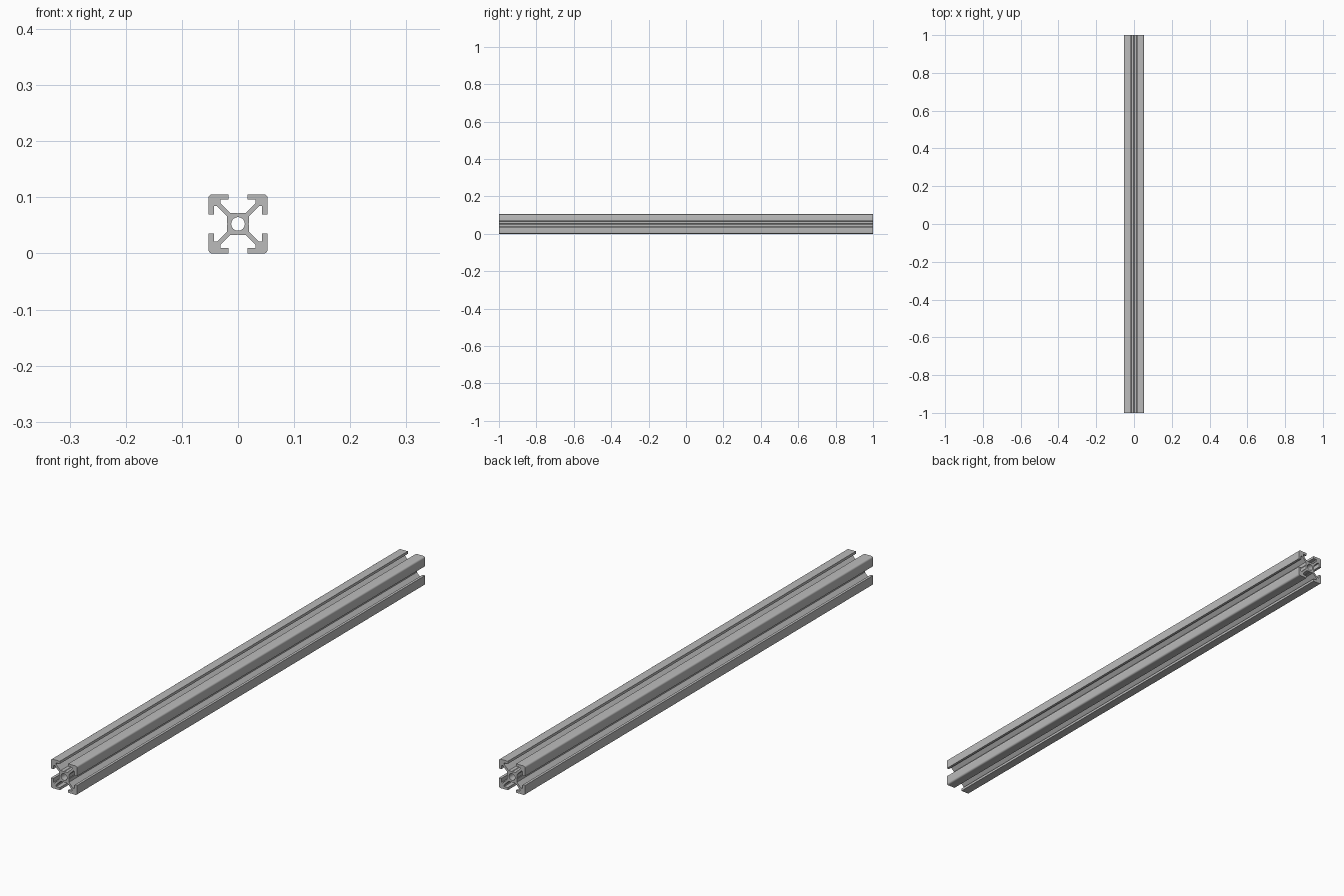
import bpy
import bmesh
from math import sin, cos, pi
from mathutils import Matrix, Vector

if "Cube" in bpy.data.objects:
    bpy.data.objects.remove(bpy.data.objects["Cube"], do_unlink=True)

MM = 0.1052 / 20      # one profile unit
HALF = 10             # half width of the section
BORE = 2.3
LENGTH = 2.0

metal = bpy.data.materials.new("grey_aluminium")
metal.use_nodes = True
grey = (0.5, 0.5, 0.5, 1)
metal.diffuse_color = grey
metal.node_tree.nodes["Principled BSDF"].inputs["Base Color"].default_value = grey

# Half of one slot, from the groove in the core out to the lip
half_slot = [(0.3, 3.75), (2.65, 3.75), (6, 7.1), (6, 8.2), (3.2, 8.2), (3.2, HALF)]

# Rounded outer corner, following the lip
radius = 1.2
corner = [(HALF - radius + radius * sin(a), HALF - radius + radius * cos(a))
          for a in (i * pi / 8 for i in range(5))]

# One quarter of the section: left half slot, groove, right half slot, corner
quarter = [(-x, y) for x, y in reversed(half_slot)] + [(0, 3.5)] + half_slot + corner
outline = []
for k in range(4):
    turn = Matrix.Rotation(-k * pi / 2, 2)
    outline += [turn @ Vector(p) for p in quarter]
bore = [Vector((BORE * cos(a), BORE * sin(a))) for a in (i * pi / 16 for i in range(32))]


def add_loop(bm, points):
    verts = [bm.verts.new((p.x * MM, -LENGTH / 2, (p.y + HALF) * MM)) for p in points]
    return [bm.edges.new((v, verts[i - 1])) for i, v in enumerate(verts)]


# Fill the section with its bore, then extrude it along the rail
bm = bmesh.new()
edges = add_loop(bm, outline) + add_loop(bm, bore)
bmesh.ops.triangle_fill(bm, edges=edges, use_beauty=True, use_dissolve=False)
result = bmesh.ops.extrude_face_region(bm, geom=bm.faces[:], use_keep_orig=True)
far_end = [g for g in result["geom"] if isinstance(g, bmesh.types.BMVert)]
bmesh.ops.translate(bm, verts=far_end, vec=(0, LENGTH, 0))
bmesh.ops.recalc_face_normals(bm, faces=bm.faces[:])

mesh = bpy.data.meshes.new("slotted_rail")
bm.to_mesh(mesh)
bm.free()
mesh.materials.append(metal)
rail = bpy.data.objects.new("slotted_rail", mesh)
bpy.context.collection.objects.link(rail)

# Smooth the rounded corners and bore, keep the profile edges sharp
bpy.ops.object.select_all(action="DESELECT")
rail.select_set(True)
bpy.context.view_layer.objects.active = rail
bpy.ops.object.shade_smooth_by_angle(angle=pi / 6)
